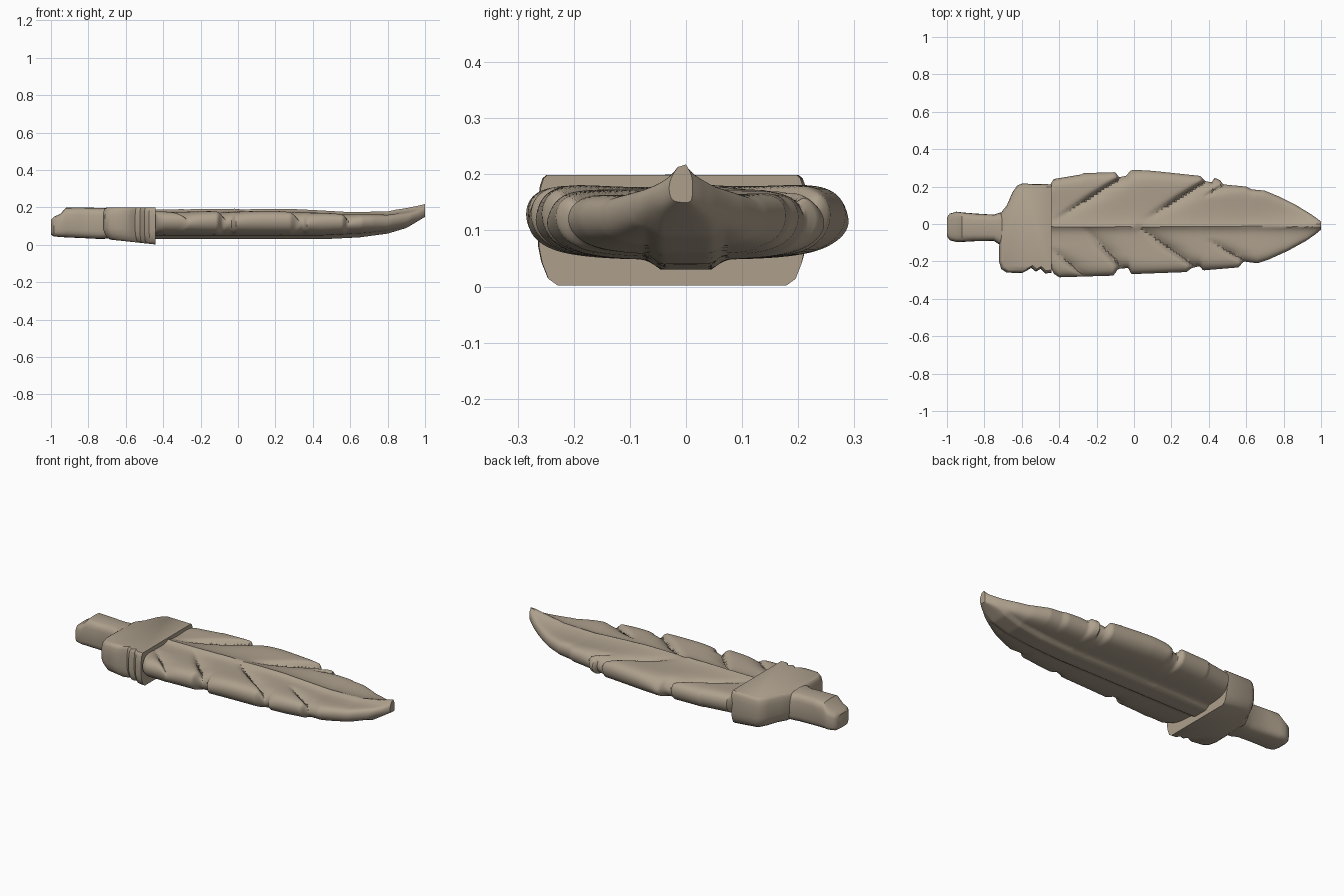
import bpy, bmesh, math

stone = bpy.data.materials.new("weathered taupe")
stone.diffuse_color = (0.42, 0.35, 0.265, 1)


def lerp(table, x):
    """Piecewise linear lookup in a list of (x, value)."""
    if x <= table[0][0]:
        return table[0][1]
    for (x0, a), (x1, b) in zip(table, table[1:]):
        if x <= x1:
            return a + (b - a) * (x - x0) / (x1 - x0)
    return table[-1][1]


def loft(name, rings, angle):
    """Skin a list of equal-length closed rings and cap both ends."""
    bm = bmesh.new()
    vs = [[bm.verts.new(p) for p in r] for r in rings]
    n = len(rings[0])
    for a, b in zip(vs, vs[1:]):
        for i in range(n):
            j = (i + 1) % n
            bm.faces.new((a[i], a[j], b[j], b[i]))
    bm.faces.new(vs[0])
    bm.faces.new(vs[-1])
    bmesh.ops.recalc_face_normals(bm, faces=bm.faces)
    me = bpy.data.meshes.new(name)
    bm.to_mesh(me)
    bm.free()
    me.shade_smooth()
    me.set_sharp_from_angle(angle=math.radians(angle))
    me.materials.append(stone)
    ob = bpy.data.objects.new(name, me)
    bpy.context.collection.objects.link(ob)
    return ob


# Feather blade: chipped outlines on both sides, top and bottom side profiles
left_edge = [(-0.46, 0.19), (-0.43, 0.24), (-0.28, 0.265), (-0.27, 0.272), (-0.1, 0.277),
             (-0.08, 0.25), (-0.04, 0.258), (-0.02, 0.285), (0.0, 0.29), (0.1, 0.284),
             (0.355, 0.257), (0.38, 0.23), (0.415, 0.222), (0.43, 0.247), (0.46, 0.235),
             (0.475, 0.212), (0.6, 0.2), (0.63, 0.185), (0.7, 0.178), (0.78, 0.145),
             (0.86, 0.105), (0.95, 0.05), (0.985, 0.025), (1.0, 0.012)]
right_edge = [(-0.46, 0.2), (-0.43, 0.265), (-0.4, 0.285), (-0.11, 0.276), (-0.085, 0.24),
              (-0.03, 0.235), (-0.015, 0.268), (0.28, 0.257), (0.31, 0.235), (0.35, 0.225),
              (0.37, 0.248), (0.56, 0.232), (0.585, 0.2), (0.66, 0.21), (0.72, 0.19),
              (0.82, 0.145), (0.92, 0.09), (0.97, 0.055), (1.0, 0.03)]
top_line = [(-0.45, 0.172), (0.0, 0.176), (0.3, 0.174), (0.6, 0.158), (0.8, 0.163),
            (0.92, 0.185), (1.0, 0.205)]
bottom_line = [(-0.45, 0.03), (0.45, 0.03), (0.65, 0.04), (0.8, 0.06), (0.9, 0.09), (1.0, 0.15)]

# Barb grooves: side, start x, start |y|, end x, end |y|, depth
grooves = [(1, -0.38, 0.05, -0.07, 0.25, 0.035), (1, 0.1, 0.05, 0.39, 0.235, 0.04),
           (1, 0.36, 0.14, 0.48, 0.21, 0.02), (-1, -0.24, 0.05, -0.06, 0.24, 0.035),
           (-1, 0.04, 0.03, 0.33, 0.23, 0.04), (-1, 0.42, 0.1, 0.59, 0.2, 0.03),
           (-1, -0.42, 0.15, -0.28, 0.27, 0.03)]


def groove_depth(x, y):
    total = 0
    for side, xa, ya, xb, yb, depth in grooves:
        if y * side <= 0:
            continue
        s = (abs(y) - ya) / (yb - ya)
        if s < -0.2:
            continue
        d = x - (xa + (xb - xa) * s)
        fade = min(1, (s + 0.2) / 0.7)
        total = max(total, depth * fade * math.exp(-d / 0.06 if d > 0 else d / 0.015))
    return total


NX, NV = 190, 56
rings = []
for i in range(NX + 1):
    x = -0.5 + 1.5 * i / NX
    yl, yr = lerp(left_edge, x), lerp(right_edge, x)
    t, b = lerp(top_line, x), lerp(bottom_line, x)
    grow = min(1, (1.0 - x) / 0.35)
    top, bottom = [], []
    for k in range(NV + 1):
        v = math.sin(-math.pi / 2 + math.pi * k / NV)
        y = v * (yl if v > 0 else yr)
        # midrib crest is steep on one side and soft on the other
        d = y + 0.015
        rib = 0.018 * math.exp(-d / 0.045 if d > 0 else d / 0.018)
        zt = t + rib + 0.015 * v * v * grow - groove_depth(x, y) - 0.02 * (1 - grow) * abs(v)
        keel = min(1, max(0, (abs(y) - 0.045) / 0.025))
        zb = b + (0.018 * keel + 0.022 * abs(v) ** 3) * (0.3 + 0.7 * grow)
        mid = zb + 0.5 * (zt - zb)
        round_off = max(0, 1 - abs(v) ** 9) ** 0.5
        top.append((x, y, mid + (zt - mid) * round_off))
        bottom.append((x, y, mid + (zb - mid) * round_off))
    rings.append(top + bottom[-2:0:-1])
loft("feather_blade", rings, 40)

# Collar block with chipped edge, rounded above and below
collar = [(-0.44, 0.212), (-0.6, 0.216), (-0.625, 0.205), (-0.65, 0.17), (-0.68, 0.1),
          (-0.715, 0.055), (-0.72, -0.09), (-0.722, -0.2), (-0.71, -0.24), (-0.68, -0.26),
          (-0.6, -0.262), (-0.57, -0.247), (-0.55, -0.235), (-0.525, -0.255), (-0.5, -0.24),
          (-0.475, -0.264), (-0.44, -0.262)]
levels = [(0.0, 0.86), (0.06, 0.93), (0.2, 0.975), (0.35, 1.0), (0.75, 1.0),
          (0.9, 0.985), (0.97, 0.965), (1.0, 0.935)]
rings = []
for h, s in levels:
    ring = []
    for x, y in collar:
        px, py = -0.44 + (x + 0.44) * s, -0.024 + (y + 0.024) * s
        base = 0.002 + 0.03 * (-0.44 - px) / 0.28
        ring.append((px, py, base + (0.199 - base) * h))
    rings.append(ring)
loft("collar", rings, 38)

# Quill stub: x, y min, y max, z min, z max
sections = [(-1.0, -0.065, 0.035, 0.055, 0.135), (-0.985, -0.087, 0.055, 0.045, 0.15),
            (-0.95, -0.096, 0.066, 0.042, 0.165), (-0.92, -0.096, 0.062, 0.04, 0.199),
            (-0.85, -0.092, 0.056, 0.037, 0.2), (-0.75, -0.09, 0.05, 0.032, 0.198),
            (-0.72, -0.11, 0.06, 0.032, 0.197), (-0.6, -0.13, 0.08, 0.04, 0.19)]
rings = []
for x, y0, y1, z0, z1 in sections:
    cy, cz, hy, hz = (y0 + y1) / 2, (z0 + z1) / 2, (y1 - y0) / 2, (z1 - z0) / 2
    ring = []
    for k in range(24):
        c, s = math.cos(k * math.pi / 12), math.sin(k * math.pi / 12)
        ring.append((x, cy + hy * math.copysign(abs(c) ** 0.5, c),
                     cz + hz * math.copysign(abs(s) ** 0.5, s)))
    rings.append(ring)
loft("quill_stub", rings, 40)
